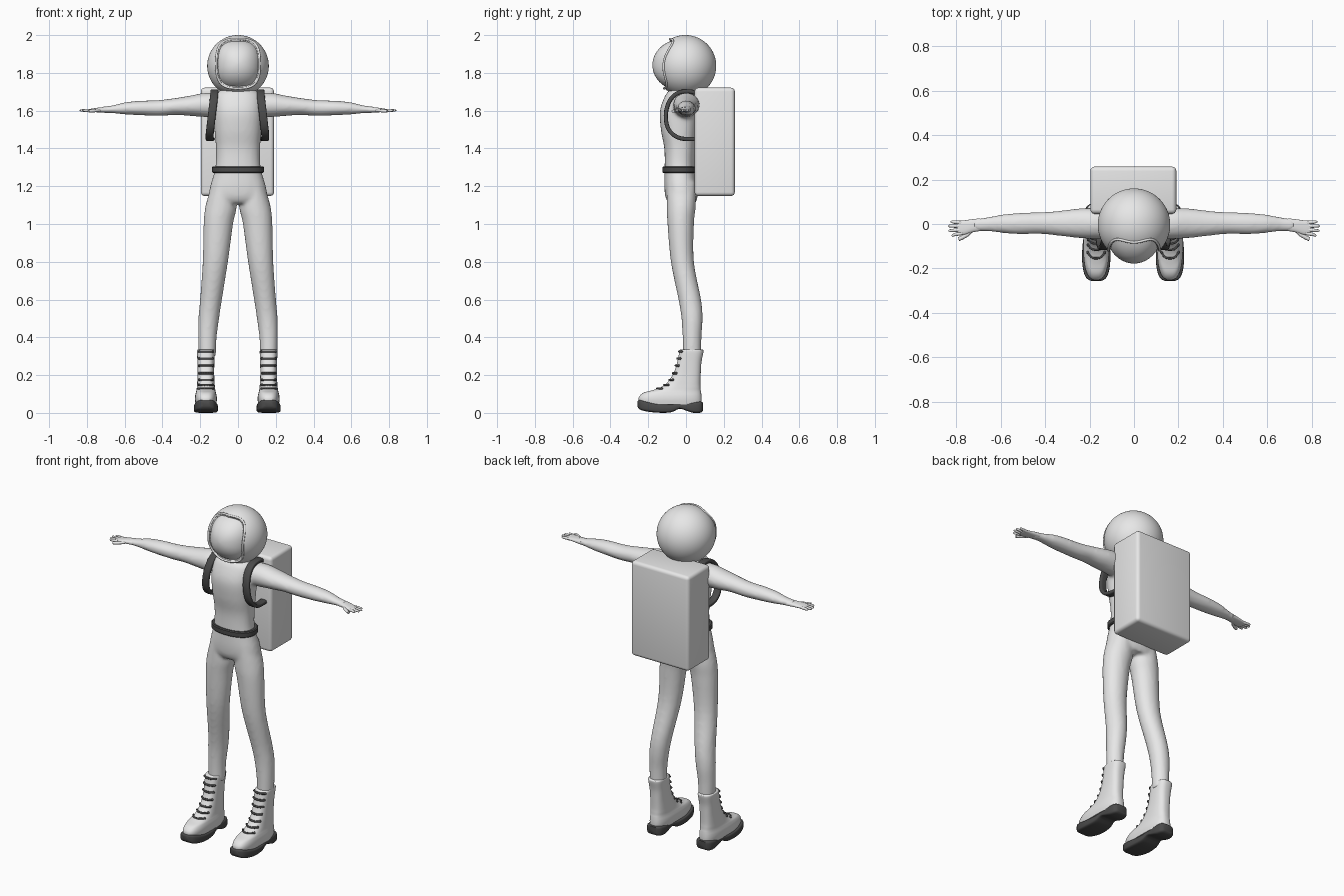
import bpy, bmesh, math
from mathutils import Vector

if "Cube" in bpy.data.objects:
    bpy.data.objects.remove(bpy.data.objects["Cube"])


def material(name, value):
    m = bpy.data.materials.new(name)
    m.use_nodes = True
    m.diffuse_color = (value, value, value, 1)
    m.node_tree.nodes["Principled BSDF"].inputs["Base Color"].default_value = (value, value, value, 1)
    return m


SUIT = material("light grey suit", 0.8)
DARK = material("dark grey rubber", 0.07)


def finish(name, bm, mat, angle=40):
    bmesh.ops.recalc_face_normals(bm, faces=bm.faces)
    mesh = bpy.data.meshes.new(name)
    bm.to_mesh(mesh)
    bm.free()
    mesh.materials.append(mat)
    ob = bpy.data.objects.new(name, mesh)
    bpy.context.collection.objects.link(ob)
    bpy.ops.object.select_all(action='DESELECT')
    ob.select_set(True)
    bpy.context.view_layer.objects.active = ob
    bpy.ops.object.shade_smooth_by_angle(angle=math.radians(angle))
    return ob


def dense(rows, k=5):
    """Catmull-Rom interpolation through tuples."""
    out = []
    for i in range(len(rows) - 1):
        a, b, c, d = (rows[max(i - 1, 0)], rows[i], rows[i + 1], rows[min(i + 2, len(rows) - 1)])
        for j in range(k):
            t = j / k
            out.append(tuple(q + t * (r - p) / 2 + t * t * (p - 2.5 * q + 2 * r - s / 2)
                             + t ** 3 * (1.5 * (q - r) + (s - p) / 2)
                             for p, q, r, s in zip(a, b, c, d)))
    return out + [tuple(rows[-1])]


def superellipse(angle, power):
    c, s = math.cos(angle), math.sin(angle)
    f = lambda v: math.copysign(abs(v) ** (2 / power), v)
    return f(c), f(s)


def skin(bm, rings, closed=False):
    vs = [[bm.verts.new(p) for p in ring] for ring in rings]
    n = len(vs[0])
    pairs = list(zip(vs, vs[1:])) + ([(vs[-1], vs[0])] if closed else [])
    for a, b in pairs:
        for i in range(n):
            bm.faces.new((a[i], a[(i + 1) % n], b[(i + 1) % n], b[i]))
    if not closed:
        bm.faces.new(vs[0])
        bm.faces.new(vs[-1])


def loft(bm, rows, axis, side=1, power=2, n=32):
    """Rows are (position, a0, a1, b0, b1) across the two other axes."""
    rings = []
    for t, a0, a1, b0, b1 in rows:
        ring = []
        for i in range(n):
            c, s = superellipse(math.tau * i / n, power)
            p = [(a0 + a1) / 2 + c * (a1 - a0) / 2, (b0 + b1) / 2 + s * (b1 - b0) / 2]
            p.insert("xyz".index(axis), t)
            ring.append((p[0] * side, p[1], p[2]))
        rings.append(ring)
    skin(bm, rings)


def sweep(bm, points, ref, w, h, closed=False, power=2, n=10):
    """Tube along points; w is the half width along ref, h across it."""
    pts = [Vector(p) for p in points]
    rings, m = [], len(pts)
    for i, p in enumerate(pts):
        a, b = (pts[i - 1], pts[(i + 1) % m]) if closed else (pts[max(i - 1, 0)], pts[min(i + 1, m - 1)])
        tan = (b - a).normalized()
        nor = tan.cross(Vector(ref)).normalized()
        bi = nor.cross(tan)
        ring = [superellipse(math.tau * (j + 0.5) / n, power) for j in range(n)]
        rings.append([p + bi * (w * c) + nor * (h * s) for c, s in ring])
    skin(bm, rings, closed)


# Suit: torso, arms and legs fused into one smooth skin
torso = [(1.735, .05, -.05, .05), (1.71, .09, -.085, .06), (1.68, .122, -.11, .065), (1.6, .13, -.138, .07),
         (1.5, .125, -.133, .06), (1.4, .117, -.115, .05), (1.3, .12, -.113, .045),
         (1.2, .147, -.115, .06), (1.14, .155, -.108, .06), (1.11, .13, -.09, .05)]
leg = [(1.22, .085, .05, -.1, .05), (1.1, .089, .082, -.102, .052), (1.0, .104, .078, -.098, .042),
       (.8, .12, .067, -.08, .042), (.6, .143, .058, -.04, .08), (.5, .155, .055, -.024, .088),
       (.4, .162, .049, -.018, .082), (.3, .163, .046, -.016, .08)]
arm = [(.05, -.07, .07, 1.56, 1.69), (.17, -.068, .072, 1.566, 1.694), (.25, -.063, .07, 1.572, 1.68),
       (.33, -.054, .06, 1.577, 1.667), (.42, -.045, .053, 1.572, 1.656), (.52, -.046, .05, 1.576, 1.652),
       (.6, -.04, .042, 1.58, 1.644), (.66, -.033, .031, 1.586, 1.629), (.72, -.033, .023, 1.588, 1.621)]
bm = bmesh.new()
loft(bm, dense([(z, -w, w, f, b) for z, w, f, b in torso]), "z", power=2.3)
for side in (1, -1):
    loft(bm, dense([(z, x - w, x + w, f, b) for z, x, w, f, b in leg]), "z", side)
    loft(bm, dense(arm), "x", side)
body = finish("suit_body", bm, SUIT)
mod = body.modifiers.new("fuse", "REMESH")
mod.mode, mod.voxel_size, mod.use_smooth_shade = "VOXEL", .01, True
mod = body.modifiers.new("soften", "SMOOTH")
mod.factor, mod.iterations = .5, 6

# Hands
palm = [(.69, -.031, .026, 1.59, 1.62), (.73, -.038, .021, 1.591, 1.617), (.76, -.047, .017, 1.592, 1.613),
        (.785, -.049, .014, 1.593, 1.609), (.797, -.044, .01, 1.596, 1.606)]
for side, label in ((1, "left"), (-1, "right")):
    bm = bmesh.new()
    loft(bm, dense(palm), "x", side, 2.4)
    for y, spread, tip in ((.006, .004, .826), (-.01, .001, .838), (-.026, -.004, .836), (-.042, -.01, .822)):
        loft(bm, [(x, y + d * spread - r, y + d * spread + r, 1.601 - r, 1.601 + r)
                  for x, d, r in ((.775, 0, .0085), (.81, .6, .0075), (tip - .006, 1, .006), (tip, 1, .002))],
             "x", side, n=12)
    sweep(bm, [(side * x, y, z) for x, y, z in ((.725, -.02, 1.602), (.75, -.048, 1.6), (.775, -.062, 1.598),
                                                (.79, -.068, 1.597))], (0, 0, 1), .008, .009)
    finish(label + "_hand", bm, SUIT, 60)

# Helmet: ball with a recessed opening, a rim and a domed visor
R, CENTRE = .163, Vector((0, -.003, 1.837))
VW, VH, VZ = .112, .127, .012


def on_helmet(x, z, offset):
    v = Vector((x, -math.sqrt(R * R - x * x - z * z), z))
    return CENTRE + v * (1 + offset / R)


bm = bmesh.new()
bmesh.ops.create_icosphere(bm, subdivisions=6, radius=R)
for v in bm.verts:
    if v.co.y < 0 and abs(v.co.x / VW) ** 3 + abs((v.co.z - VZ) / VH) ** 3 < 1:
        v.co *= .82
    v.co += CENTRE
finish("helmet", bm, SUIT, 60)


def opening(u, offset, n=64):
    ring = [superellipse(math.tau * i / n, 3) for i in range(n)]
    return [on_helmet(VW * u * c, VZ + VH * u * s, offset) for c, s in ring]


bm = bmesh.new()
sweep(bm, opening(1.025, .001), (0, 1, 0), .006, .006, closed=True)
finish("helmet_rim", bm, SUIT, 60)
bm = bmesh.new()
skin(bm, [opening(u, .012 - .022 * u * u) for u in (1, .93, .85, .75, .6, .45, .3, .15, .02)])
finish("visor", bm, SUIT, 60)

# Backpack
bm = bmesh.new()
bmesh.ops.create_cube(bm, size=1)
for v in bm.verts:
    v.co = Vector((v.co.x * .387 - .003, v.co.y * .213 + .152, v.co.z * .573 + 1.435))
bmesh.ops.bevel(bm, geom=bm.edges[:], offset=.02, segments=4, profile=.5, affect='EDGES')
finish("backpack", bm, SUIT)

# Shoulder straps
strap = [(.122, .06, 1.69), (.122, .02, 1.702), (.122, -.04, 1.695), (.126, -.085, 1.655), (.134, -.106, 1.59),
         (.142, -.1, 1.52), (.147, -.07, 1.475), (.147, -.02, 1.452), (.142, .06, 1.45)]
for side, label in ((1, "left"), (-1, "right")):
    bm = bmesh.new()
    sweep(bm, [(side * x - .003, y, z) for x, y, z in dense(strap)], (1, 0, 0), .021, .011, power=4, n=16)
    finish(label + "_strap", bm, DARK)

# Belt
bm = bmesh.new()
loft(bm, [(z, -w, w, -w + .012, w - .075) for z, w in ((1.27, .132), (1.275, .137), (1.3, .137), (1.305, .132))],
     "z", power=2.3, n=48)
finish("belt", bm, DARK)

# Boots with soles and laces
boot = [(.045, .055, -.245, .082), (.07, .058, -.252, .083), (.09, .057, -.245, .082), (.108, .053, -.222, .08),
        (.12, .05, -.178, .078), (.135, .048, -.135, .077), (.16, .046, -.1, .076), (.21, .044, -.066, .078),
        (.27, .045, -.046, .082), (.325, .047, -.035, .093), (.335, .044, -.031, .09)]
sole = [(-.257, .02, .035, .06), (-.245, .043, .018, .068), (-.21, .058, .008, .06), (-.15, .064, .001, .048),
        (-.08, .06, .003, .044), (-.035, .053, .022, .048), (0, .052, .012, .052), (.04, .053, 0, .057),
        (.075, .046, .001, .06), (.089, .03, .01, .055)]
levels = dense(boot)
for side, label in ((1, "left"), (-1, "right")):
    cx = side * .166 - .004
    bm = bmesh.new()
    loft(bm, [(z, cx - w, cx + w, f, b) for z, w, f, b in levels], "z", power=2.7, n=48)
    finish(label + "_boot", bm, SUIT, 60)
    bm = bmesh.new()
    loft(bm, [(y, cx - w, cx + w, lo, hi) for y, w, lo, hi in dense(sole, 3)], "y", power=5)
    finish(label + "_sole", bm, DARK, 50)
    bm = bmesh.new()
    for height in (.325, .288, .25, .21, .175, .148, .128):
        z, w, f, b = min(levels, key=lambda r: abs(r[0] - height))
        arc = [superellipse(math.radians(a), 2.7) for a in range(-135, -44, 10)]
        path = [(cx + c * w, (f + b) / 2 + s * ((b - f) / 2 + .003), height) for c, s in arc]
        path = [p for p in path if abs(p[0] - cx) < .042 and p[1] < f + .035]
        sweep(bm, path, (0, 0, 1), .006, .005, n=8)
        for end in (path[0], path[-1]):
            knob = bmesh.ops.create_icosphere(bm, subdivisions=2, radius=.007)["verts"]
            bmesh.ops.translate(bm, verts=knob, vec=end)
    finish(label + "_laces", bm, DARK, 60)
